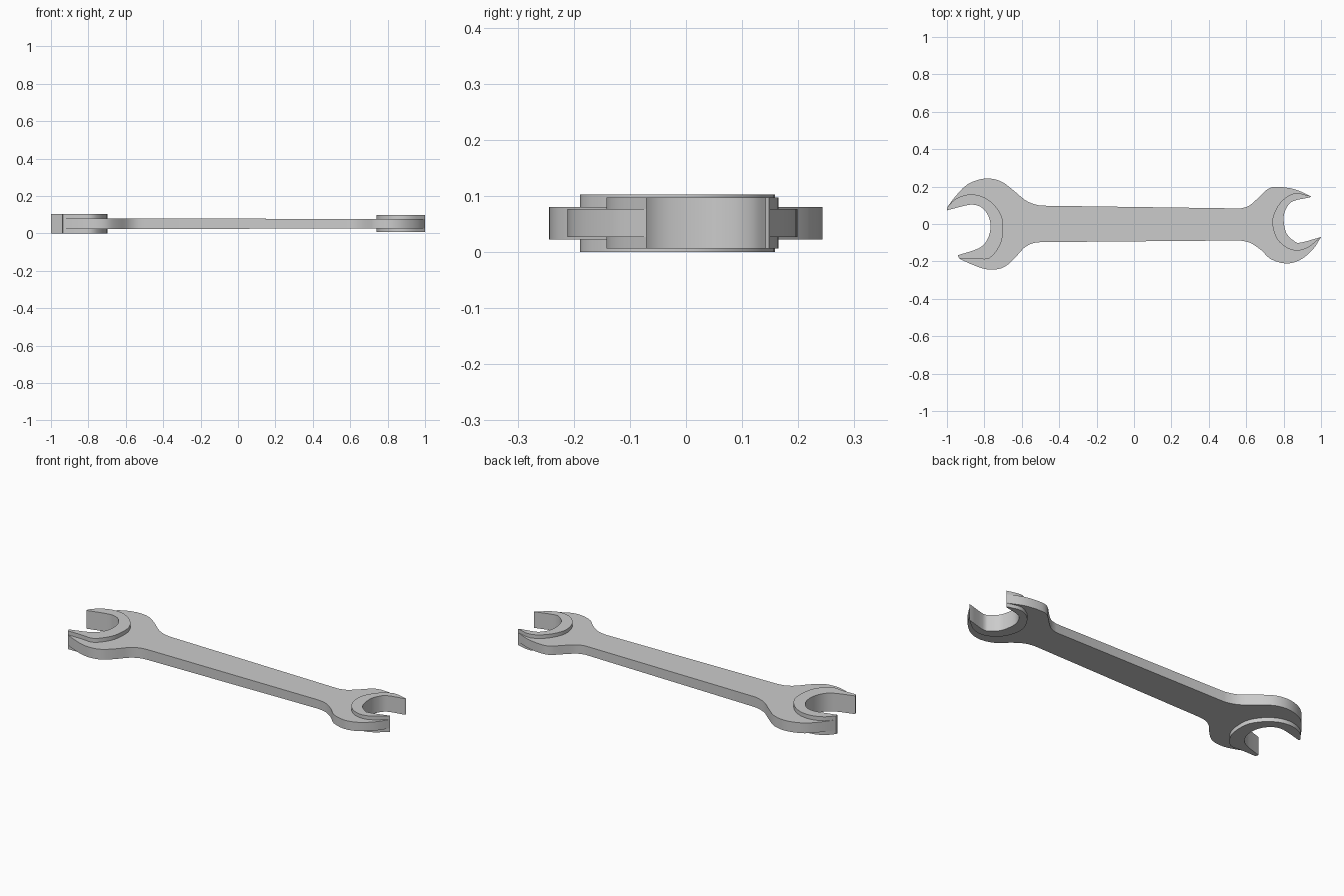
import bpy, bmesh
from mathutils import Vector

if "Cube" in bpy.data.objects:
    bpy.data.objects.remove(bpy.data.objects["Cube"])

MID = 0.0515  # middle height of the tool


def smooth(pts, n=3):
    """Catmull-Rom curve through the given points."""
    p = [Vector(q) for q in pts]
    p = [2 * p[0] - p[1]] + p + [2 * p[-1] - p[-2]]
    out = []
    for i in range(1, len(p) - 2):
        a, b, c, d = p[i - 1:i + 3]
        for k in range(n):
            t = k / n
            out.append(0.5 * (2 * b + (c - a) * t + (2 * a - 5 * b + 4 * c - d) * t * t
                              + (3 * b - a - 3 * c + d) * t ** 3))
    return out + [p[-2]]


bm = bmesh.new()


def face(pts):
    bm.faces.new([bm.verts.new(p) for p in pts])


def cap(pts, h):
    for s in (-1, 1):
        face([(p.x, p.y, MID + s * h) for p in pts])


def wall(pts, z0, z1):
    for a, b in zip(pts, pts[1:]):
        face([(a.x, a.y, z0), (b.x, b.y, z0), (b.x, b.y, z1), (a.x, a.y, z1)])


def head(upper, lower, step, mouth, h, jaw_h):
    """Flat head between handle and step line, then a thicker jaw around the mouth.
    upper: tip to handle, lower: handle to tip, step and mouth: lower tip to upper tip."""
    upper, lower, step, mouth = map(smooth, (upper, lower, step, mouth))
    cap(upper + lower[:-1] + step[:-1], h)
    wall(upper, MID - h, MID + h)
    wall(lower, MID - h, MID + h)
    cap(step + mouth[::-1], jaw_h)
    for s in (-1, 1):
        wall(step, MID + s * h, MID + s * jaw_h)
    wall([step[-1]] + mouth[::-1] + [step[0]], MID - jaw_h, MID + jaw_h)
    return upper[-1], lower[0]


# Large head, on the left
HL, HR = 0.029, 0.025
lu, ll = head(
    [(-1, .087), (-.957, .145), (-.89, .212), (-.80, .243), (-.715, .23), (-.645, .18),
     (-.585, .13), (-.54, .108), (-.5, .098)],
    [(-.5, -.097), (-.545, -.104), (-.59, -.13), (-.64, -.185), (-.69, -.228),
     (-.74, -.243), (-.80, -.24), (-.87, -.215), (-.935, -.185)],
    [(-.935, -.184), (-.85, -.184), (-.775, -.184), (-.717, -.115), (-.70, -.04), (-.707, .04),
     (-.755, .11), (-.82, .15), (-.89, .157), (-.957, .132), (-1, .087)],
    [(-.942, -.167), (-.83, -.13), (-.785, -.085), (-.767, -.02), (-.777, .04),
     (-.81, .085), (-.85, .102), (-.895, .1), (-1, .073)],
    HL, 0.0515)

# Small head, on the right
ru, rl = head(
    [(.946, .148), (.865, .184), (.78, .198), (.72, .19), (.665, .14), (.615, .097), (.57, .083)],
    [(.565, -.088), (.62, -.1), (.68, -.14), (.73, -.187), (.81, -.211), (.885, -.194),
     (.955, -.138), (1, -.07)],
    [(1, -.07), (.935, -.123), (.877, -.142), (.817, -.128), (.765, -.08), (.742, -.015),
     (.745, .045), (.787, .12), (.86, .165), (.946, .148)],
    [(.998, -.07), (.89, -.1), (.855, -.09), (.815, -.05), (.8, .02), (.808, .07),
     (.845, .12), (.94, .142)],
    HR, 0.0455)

# Handle, tapering in width and thickness from left to right
for s in (-1, 1):
    face([(p.x, p.y, MID + s * h) for p, h in ((lu, HL), (ll, HL), (rl, HR), (ru, HR))])
for a, b in ((lu, ru), (ll, rl)):
    face([(a.x, a.y, MID - HL), (b.x, b.y, MID - HR), (b.x, b.y, MID + HR), (a.x, a.y, MID + HL)])

bmesh.ops.remove_doubles(bm, verts=bm.verts, dist=0.0005)
bmesh.ops.recalc_face_normals(bm, faces=bm.faces)
mesh = bpy.data.meshes.new("open_end_wrench")
bm.to_mesh(mesh)
bm.free()
wrench = bpy.data.objects.new("open_end_wrench", mesh)
bpy.context.collection.objects.link(wrench)
bpy.context.view_layer.objects.active = wrench
wrench.select_set(True)
bpy.ops.object.shade_smooth_by_angle(angle=0.52)
